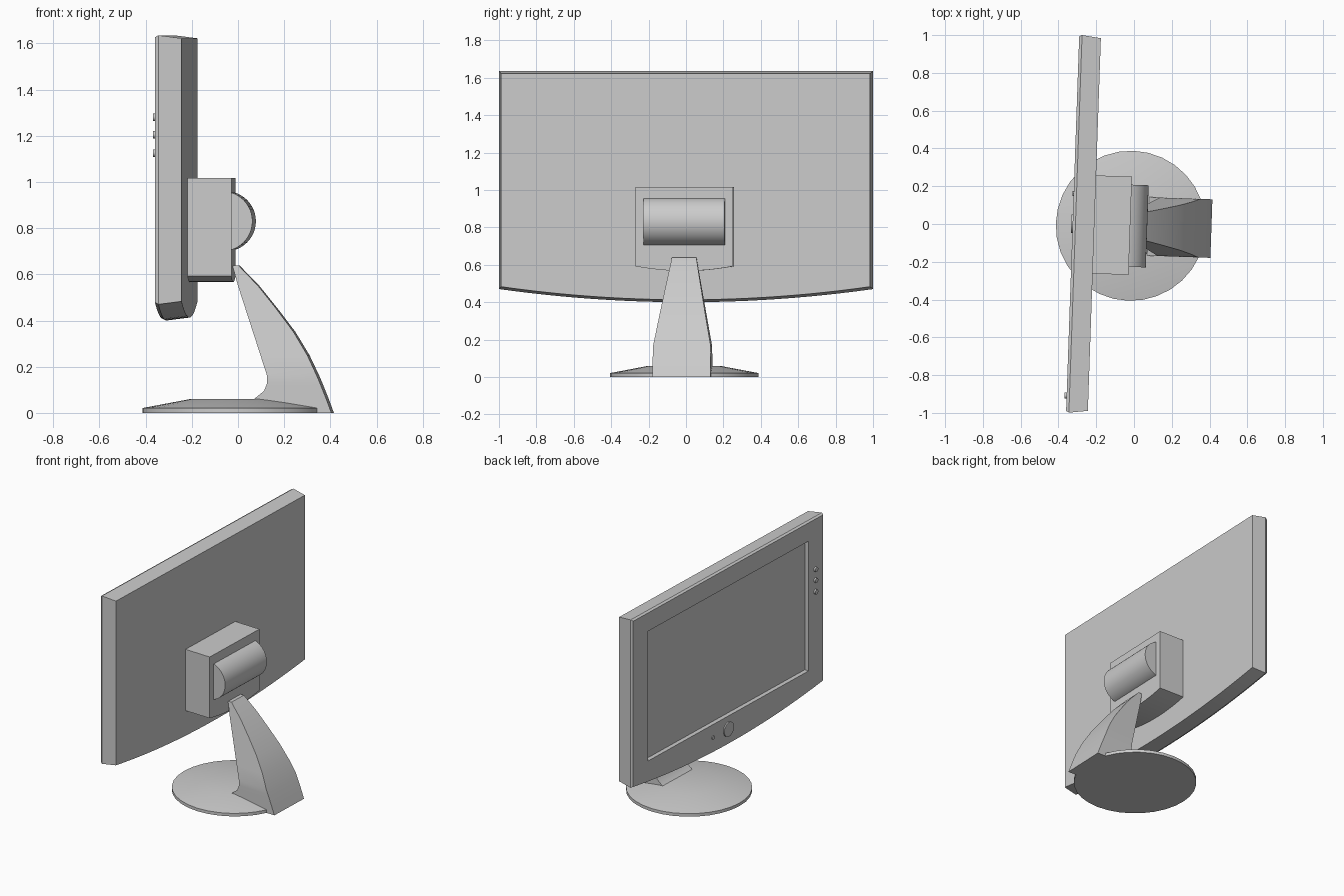
import bpy, bmesh, math
from mathutils import Matrix

cube = bpy.data.objects.get("Cube")
if cube:
    bpy.data.objects.remove(cube, do_unlink=True)

grey = bpy.data.materials.new("light_grey")
grey.use_nodes = True
colour = (0.6, 0.6, 0.6, 1)
grey.diffuse_color = colour
grey.node_tree.nodes["Principled BSDF"].inputs["Base Color"].default_value = colour

# The whole model is turned slightly about the vertical axis
PLACE = Matrix.Translation((0, -0.01, 0)) @ Matrix.Rotation(math.radians(-2), 4, 'Z')


def finish(name, bm):
    bmesh.ops.recalc_face_normals(bm, faces=bm.faces)
    bm.transform(PLACE)
    mesh = bpy.data.meshes.new(name)
    bm.to_mesh(mesh)
    bm.free()
    mesh.materials.append(grey)
    obj = bpy.data.objects.new(name, mesh)
    bpy.context.collection.objects.link(obj)
    return obj


def smooth(obj):
    bpy.ops.object.select_all(action='DESELECT')
    obj.select_set(True)
    bpy.context.view_layer.objects.active = obj
    bpy.ops.object.shade_smooth_by_angle(angle=math.radians(30))


def loft(name, rings):
    """Skin a list of equal-length closed rings and cap both ends."""
    bm = bmesh.new()
    loops = [[bm.verts.new(p) for p in ring] for ring in rings]
    n = len(loops[0])
    for a, b in zip(loops, loops[1:]):
        for i in range(n):
            j = (i + 1) % n
            bm.faces.new((a[i], a[j], b[j], b[i]))
    bm.faces.new(loops[0])
    bm.faces.new(loops[-1])
    return finish(name, bm)


def outline(x, half, top, low, sag, inset=0.0, steps=24):
    """Upright rectangle at depth x whose bottom edge bows downward."""
    half -= inset
    ring = [(x, half, top - inset), (x, -half, top - inset)]
    for i in range(steps + 1):
        t = 2 * i / steps - 1
        ring.append((x, half * t, low + inset + sag * t * t))
    return ring


def cylinder(name, radius, depth, centre, axis, sides):
    bm = bmesh.new()
    turn = Matrix.Rotation(math.pi / 2, 4, 'Y' if axis == 'x' else 'X')
    bmesh.ops.create_cone(bm, cap_ends=True, segments=sides, radius1=radius,
                          radius2=radius, depth=depth,
                          matrix=Matrix.Translation(centre) @ turn)
    obj = finish(name, bm)
    smooth(obj)
    return obj


# Display housing: chamfered front rim, slight taper to the back
FRONT, BACK = -0.325, -0.21
panel = loft("display_housing", [
    outline(x, 1.0, 1.635, 0.40, 0.07, inset)
    for x, inset in ((FRONT, 0.008), (FRONT + 0.015, 0), (BACK, 0.013))])

# Recessed screen opening
bm = bmesh.new()
bmesh.ops.create_cube(bm, size=1, matrix=Matrix.Translation((FRONT, 0, 1.05))
                      @ Matrix.Diagonal((0.06, 1.68, 0.9, 1)))
cutter = finish("screen_cutter", bm)
cutter.hide_render = True
cut = panel.modifiers.new("screen_recess", 'BOOLEAN')
cut.operation = 'DIFFERENCE'
cut.solver = 'EXACT'
cut.object = cutter
smooth(panel)
bpy.ops.object.modifier_apply(modifier=cut.name)
bpy.data.objects.remove(cutter, do_unlink=True)

# Controls on the front frame
for i, z in enumerate((1.28, 1.205, 1.125)):
    cylinder(f"side_button_{i + 1}", 0.016, 0.024, (FRONT, -0.91, z), 'x', 16)
cylinder("power_button", 0.05, 0.016, (FRONT, 0, 0.51), 'x', 32)
cylinder("indicator_light", 0.013, 0.012, (FRONT, 0.16, 0.51), 'x', 12)

# Rear mounting block and hinge barrel
smooth(loft("mounting_block", [
    outline(x, 0.26, 1.017, 0.567, 0.025, steps=12) for x in (BACK - 0.01, -0.02)]))
cylinder("hinge_barrel", 0.13, 0.435, (-0.06, 0, 0.83), 'y', 48)

# Curved neck: (height, inner x, outer x), widening downward
neck_levels = (
    (0.638, -0.022, 0.005), (0.55, 0.003, 0.09), (0.45, 0.036, 0.17),
    (0.35, 0.069, 0.245), (0.25, 0.102, 0.305), (0.165, 0.13, 0.345),
    (0.13, 0.132, 0.36), (0.095, 0.118, 0.374), (0.06, 0.075, 0.388),
    (0, 0.075, 0.41))
rings = []
for z, inner, outer in neck_levels:
    w = min(0.155, 0.065 + (0.64 - z) * 0.188)
    rings.append([(inner, -w, z), (outer, -w, z), (outer, w, z), (inner, w, z)])
smooth(loft("neck", rings))

# Round foot with a shallow cone
SIDES = 32
smooth(loft("base", [
    [(-0.017 + r * math.cos(math.tau * i / SIDES),
      r * math.sin(math.tau * i / SIDES), z) for i in range(SIDES)]
    for r, z in ((0.397, 0), (0.397, 0.021), (0.19, 0.06))]))
